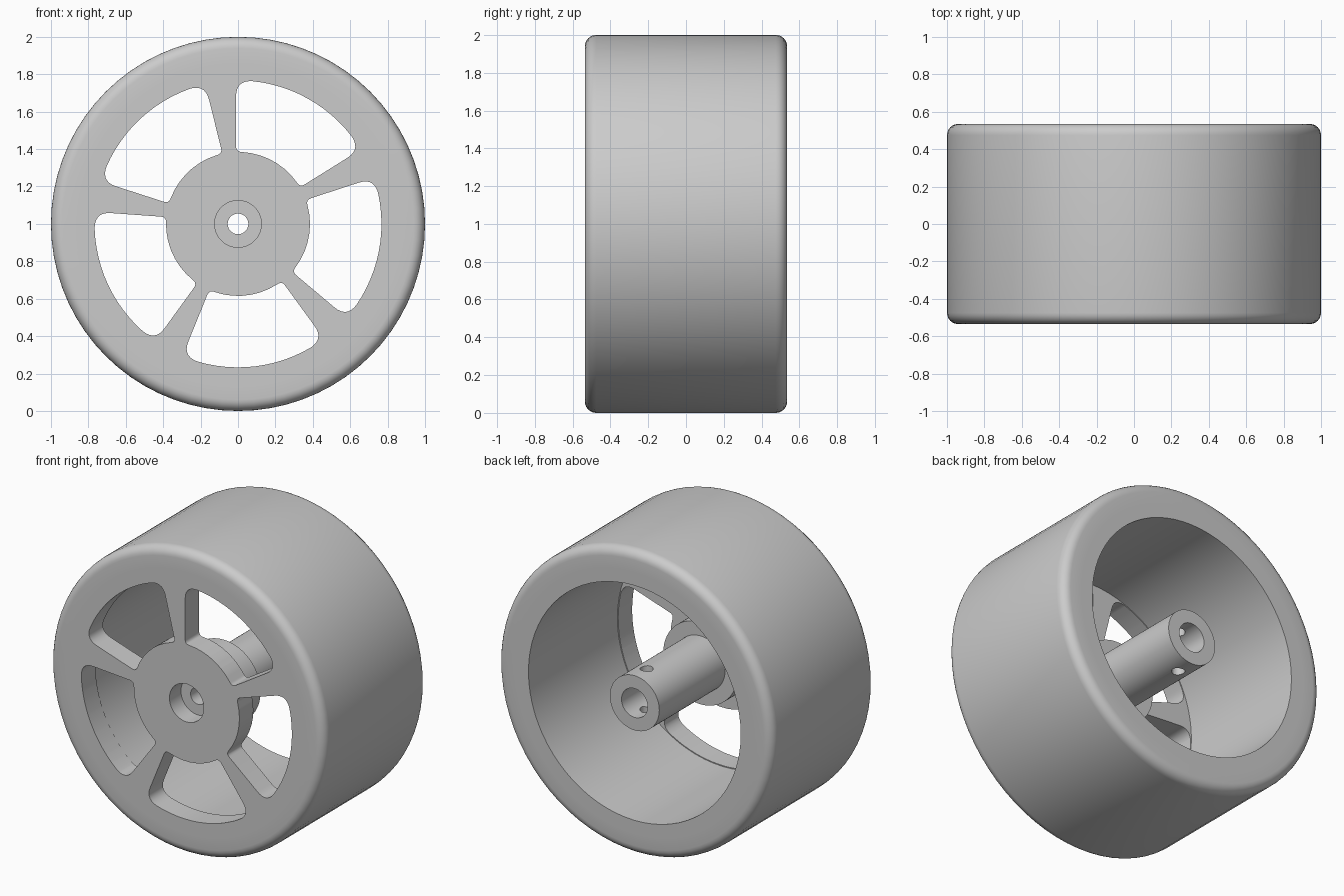
import bpy, bmesh, math
from mathutils import Vector

if "Cube" in bpy.data.objects:
    bpy.data.objects.remove(bpy.data.objects["Cube"], do_unlink=True)

HALF = 0.535      # half the wheel width
SEGMENTS = 72
SEAM = 0.86       # where tire meets rim

grey = bpy.data.materials.new("plain_grey")
grey.use_nodes = True
grey.diffuse_color = (0.6, 0.6, 0.6, 1)
grey.node_tree.nodes["Principled BSDF"].inputs["Base Color"].default_value = (0.6, 0.6, 0.6, 1)


def finish(bm, name):
    bmesh.ops.recalc_face_normals(bm, faces=bm.faces)
    mesh = bpy.data.meshes.new(name)
    bm.to_mesh(mesh)
    bm.free()
    obj = bpy.data.objects.new(name, mesh)
    obj.data.materials.append(grey)
    bpy.context.collection.objects.link(obj)
    return obj


def select(obj):
    bpy.ops.object.select_all(action='DESELECT')
    obj.select_set(True)
    bpy.context.view_layer.objects.active = obj


def lathe(name, profile):
    """Spin a closed (radius, y) profile around the axle."""
    bm = bmesh.new()
    rings = []
    for i in range(SEGMENTS):
        a = math.tau * i / SEGMENTS
        rings.append([bm.verts.new((r * math.cos(a), y, 1 + r * math.sin(a))) for r, y in profile])
    n = len(profile)
    for i, ring in enumerate(rings):
        nxt = rings[(i + 1) % SEGMENTS]
        for j in range(n):
            k = (j + 1) % n
            bm.faces.new((ring[j], ring[k], nxt[k], nxt[j]))
    return finish(bm, name)


def polar(r, a):
    return Vector((r * math.cos(a), r * math.sin(a)))


def arc(r, a0, a1, steps):
    return [polar(r, a0 + (a1 - a0) * i / steps) for i in range(steps + 1)]


def fillet(p, corner, q, steps=7):
    """Rounded corner, without its end points."""
    ts = [i / steps for i in range(1, steps)]
    return [p * (1 - t) ** 2 + corner * 2 * t * (1 - t) + q * t * t for t in ts]


def window_outline():
    """Opening between two flared spokes, centred on angle zero."""
    r_in, r_out, fil_in, fil_out = 0.385, 0.767, 0.03, 0.085
    half = math.radians(36)
    a_in = half - math.asin(0.037 / r_in)
    a_out = half - math.asin(0.083 / r_out)
    inner, outer = polar(r_in, a_in), polar(r_out, a_out)
    edge = (outer - inner).normalized()
    inner_arc = arc(r_in, fil_in / r_in - a_in, a_in - fil_in / r_in, 7)
    outer_arc = arc(r_out, a_out - fil_out / r_out, fil_out / r_out - a_out, 12)
    low, high = inner + edge * fil_in, outer - edge * fil_out
    side = [*fillet(inner_arc[-1], inner, low), low, high, *fillet(high, outer, outer_arc[0])]
    mirrored = [Vector((p.x, -p.y)) for p in reversed(side)]
    return inner_arc + side + outer_arc + mirrored


def window_cutter():
    bm = bmesh.new()
    outline = window_outline()
    for k in range(5):
        a = math.radians(61 + 72 * k)
        c, s = math.cos(a), math.sin(a)
        verts = [bm.verts.new((p.x * c - p.y * s, -0.6, 1 + p.x * s + p.y * c)) for p in outline]
        face = bm.faces.new(verts)
        new = bmesh.ops.extrude_face_region(bm, geom=[face])["geom"]
        moved = [v for v in new if isinstance(v, bmesh.types.BMVert)]
        bmesh.ops.translate(bm, verts=moved, vec=(0, 0.27, 0))
    # keep the starting caps so that each cutter is closed
    bmesh.ops.holes_fill(bm, edges=[e for e in bm.edges if e.is_boundary])
    return finish(bm, "window_cutter")


def cut(obj, cutter):
    cutter.hide_render = True
    mod = obj.modifiers.new("cut", 'BOOLEAN')
    mod.operation, mod.solver, mod.object = 'DIFFERENCE', 'EXACT', cutter
    select(obj)
    bpy.ops.object.modifier_apply(modifier=mod.name)
    bpy.data.objects.remove(cutter, do_unlink=True)


# Tire with rounded shoulders
R = 0.06
shoulder = [(1 - R + R * math.sin(math.pi / 12 * i), HALF - R + R * math.cos(math.pi / 12 * i))
            for i in range(7)]
tire = lathe("tire", [(SEAM, HALF), *shoulder,
                      *[(r, -y) for r, y in reversed(shoulder)], (SEAM, -HALF)])

# Rim, front plate, collar and bored axle tube in one turned piece
hub = lathe("rim_and_hub", [
    (0.055, -0.415), (0.125, -0.415), (0.125, -HALF), (SEAM, -HALF),
    (SEAM, HALF), (0.773, HALF), (0.773, -0.39), (0.27, -0.39),
    (0.27, -0.15), (0.18, -0.15), (0.18, HALF), (0.095, HALF),
    (0.095, -0.25), (0.055, -0.25)])

# Five openings leave the spokes
cut(hub, window_cutter())

# Pin hole across the axle tube
bpy.ops.mesh.primitive_cylinder_add(vertices=24, radius=0.04, depth=0.6, location=(0, 0.41, 1))
cut(hub, bpy.context.object)

for part in (tire, hub):
    select(part)
    bpy.ops.object.shade_smooth_by_angle(angle=math.radians(30))
